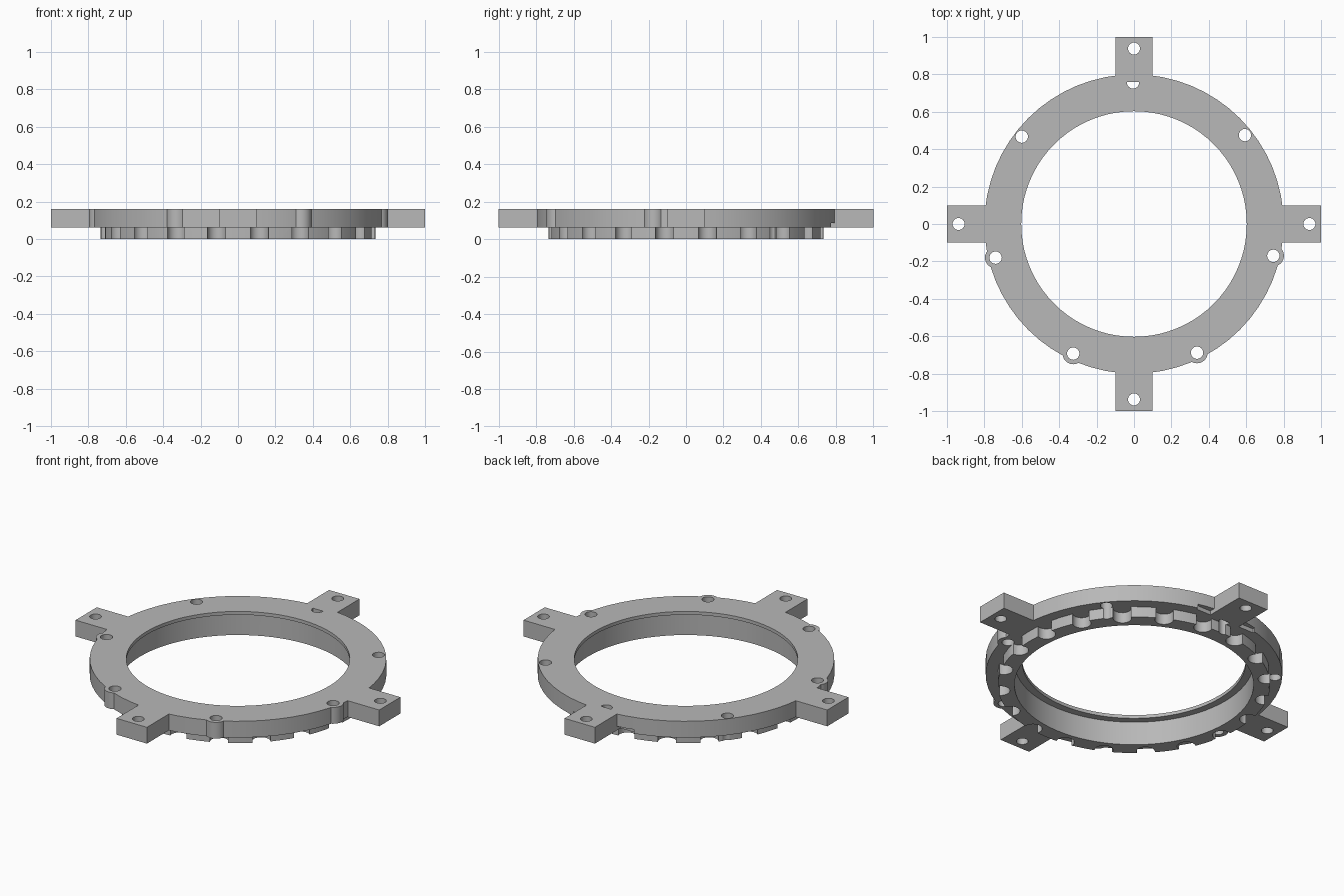
import bpy
import bmesh
from math import sin, cos, pi, radians
from mathutils import Matrix, Vector

if "Cube" in bpy.data.objects:
    bpy.data.objects.remove(bpy.data.objects["Cube"])

TOP, UNDER = 0.16, 0.063      # flange heights
LIP = 0.14                    # underside of the inner lip

grey = bpy.data.materials.new("plain grey")
grey.use_nodes = True
grey.diffuse_color = (0.48, 0.48, 0.48, 1)
grey.node_tree.nodes["Principled BSDF"].inputs["Base Color"].default_value = (0.48, 0.48, 0.48, 1)


def finish(name, bm):
    mesh = bpy.data.meshes.new(name)
    bm.to_mesh(mesh)
    bm.free()
    mesh.materials.append(grey)
    obj = bpy.data.objects.new(name, mesh)
    bpy.context.collection.objects.link(obj)
    return obj


def disc(name, r, z0, z1, x=0, y=0, sides=24):
    bm = bmesh.new()
    bmesh.ops.create_cone(bm, cap_ends=True, segments=sides, radius1=r, radius2=r,
                          depth=z1 - z0, matrix=Matrix.Translation((x, y, (z0 + z1) / 2)))
    return finish(name, bm)


def block(name, x0, x1, y0, y1, z0, z1):
    bm = bmesh.new()
    centre = Vector((x0 + x1, y0 + y1, z0 + z1)) / 2
    size = Matrix.Diagonal((x1 - x0, y1 - y0, z1 - z0, 1))
    bmesh.ops.create_cube(bm, size=1, matrix=Matrix.Translation(centre) @ size)
    return finish(name, bm)


def combine(target, part, operation):
    mod = target.modifiers.new("combine", 'BOOLEAN')
    mod.operation = operation
    mod.solver = 'EXACT'
    mod.object = part
    bpy.context.view_layer.objects.active = target
    bpy.ops.object.modifier_apply(modifier=mod.name)
    bpy.data.objects.remove(part)


# Flange disc, with a shallow slot low in the rear rim
ring = disc("mounting_ring", 0.8, UNDER, TOP, sides=64)
combine(ring, block("slot", -0.2, 0.2, 0.76, 0.9, 0, 0.087), 'DIFFERENCE')

# Round bosses around the lower screw holes
holes = [(-0.6, 0.467), (0.593, 0.475), (-0.74, -0.18), (0.745, -0.17),
         (-0.325, -0.693), (0.337, -0.688)]
for x, y in holes[2:]:
    combine(ring, disc("boss", 0.057, UNDER, TOP, x, y), 'UNION')

# Front and side tabs
combine(ring, block("front_tab", -0.1, 0.1, -1, -0.72, UNDER, TOP), 'UNION')
combine(ring, block("left_tab", 0.72, 1, -0.1, 0.1, UNDER, TOP), 'UNION')
combine(ring, block("right_tab", -1, -0.72, -0.1, 0.1, UNDER, TOP), 'UNION')

# Lower collar with scalloped notches around its edge
collar = disc("notched_collar", 0.735, 0, 0.1, sides=80)
for i in range(20):
    a = radians(9 + 18 * i)
    combine(collar, disc("notch", 0.05, -0.1, 0.2, 0.722 * cos(a), 0.722 * sin(a)), 'DIFFERENCE')
combine(collar, disc("flange_space", 0.9, 0.08, 0.3), 'DIFFERENCE')
combine(ring, collar, 'UNION')

# Stepped bore
combine(ring, disc("bore", 0.645, -0.1, LIP, sides=80), 'DIFFERENCE')
combine(ring, disc("opening", 0.603, -0.1, 0.3, sides=80), 'DIFFERENCE')

# Screw holes in the ring; the rear tab half covers the rear one
for x, y in holes + [(-0.005, 0.757)]:
    combine(ring, disc("hole", 0.033, -0.1, 0.3, x, y), 'DIFFERENCE')
combine(ring, block("rear_tab", -0.1, 0.1, 0.76, 1, UNDER, TOP), 'UNION')

# Screw holes in the tabs
for i in range(4):
    a = i * pi / 2
    combine(ring, disc("hole", 0.032, -0.1, 0.3, 0.938 * cos(a), 0.938 * sin(a)), 'DIFFERENCE')

# One material throughout, crisp edges
ring.data.materials.clear()
ring.data.materials.append(grey)
for poly in ring.data.polygons:
    poly.material_index = 0
bpy.ops.object.select_all(action='DESELECT')
ring.select_set(True)
bpy.context.view_layer.objects.active = ring
bpy.ops.object.shade_smooth_by_angle(angle=radians(30))
